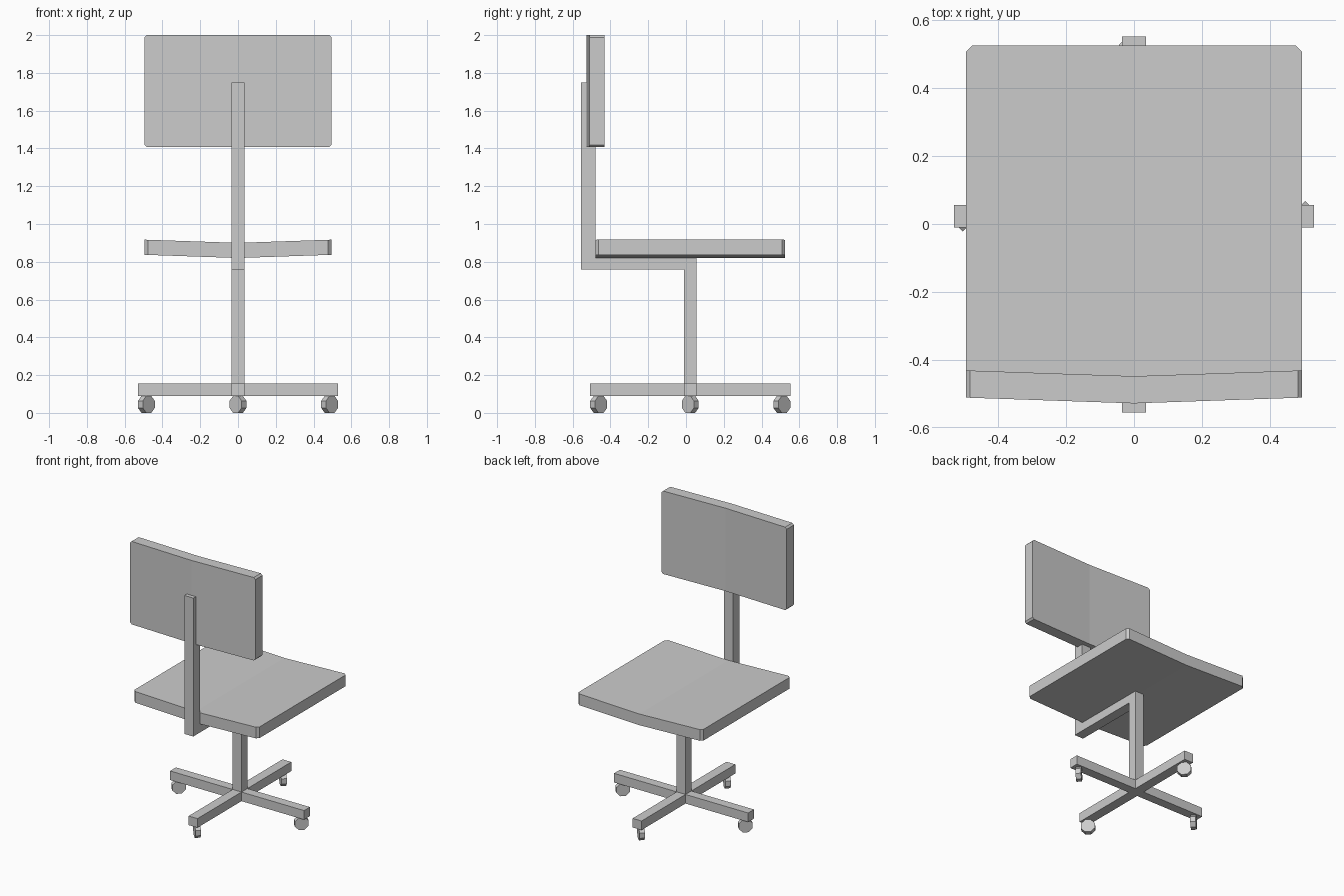
import bpy, bmesh, math
from mathutils import Matrix

if "Cube" in bpy.data.objects:
    bpy.data.objects.remove(bpy.data.objects["Cube"])

CY = 0.0225          # y of the column and base centre
RISE = 0.017         # how far panel edges curl up from the centre crease


def make(name, verts, faces):
    mesh = bpy.data.meshes.new(name)
    mesh.from_pydata(verts, [], faces)
    bm = bmesh.new()
    bm.from_mesh(mesh)
    bmesh.ops.recalc_face_normals(bm, faces=bm.faces)
    bm.to_mesh(mesh)
    bm.free()
    ob = bpy.data.objects.new(name, mesh)
    bpy.context.collection.objects.link(ob)
    return ob


def prism(name, outline, place, t0, t1, open_last=False):
    """Extrude a 2D outline from t0 to t1; place maps (u, v, t) to xyz."""
    n = len(outline)
    verts = [place(u, v, t) for t in (t0, t1) for u, v in outline]
    faces = [tuple(range(n - 1, -1, -1)), tuple(range(n, 2 * n))]
    for i in range(n - 1 if open_last else n):
        j = (i + 1) % n
        faces.append((i, j, j + n, i + n))
    return make(name, verts, faces)


def panel(name, v0, v1, c, place, thick):
    """Right half of a creased panel with clipped corners, then mirrored."""
    w = 0.495
    half = [(0, v0), (w - c, v0), (w, v0 + c), (w, v1 - c), (w - c, v1), (0, v1)]
    ob = prism(name, half, lambda u, v, t: place(u, v, t + RISE * u / w),
               0, thick, open_last=True)
    mod = ob.modifiers.new("Mirror", 'MIRROR')
    mod.use_clip = True
    return ob


def box(name, x0, x1, y0, y1, z0, z1):
    return prism(name, [(x0, y0), (x1, y0), (x1, y1), (x0, y1)],
                 lambda u, v, t: (u, v, t), z0, z1)


# Seat and backrest
panel("seat", -0.48, 0.525, 0.018, lambda u, v, t: (u, v, t + 0.82), 0.08)
panel("backrest", 1.407, 2.0, 0.012, lambda u, v, t: (u, t - 0.528, v), 0.08)

# Column, under-seat arm and back post as one bent bar
bar = [(-0.555, 0.76), (-0.01, 0.76), (-0.01, 0.09), (0.055, 0.09),
       (0.055, 0.82), (-0.48, 0.82), (-0.48, 1.75), (-0.555, 1.75)]
prism("support_bar", bar, lambda u, v, t: (t, u, v), -0.035, 0.035)

# Cross base
box("base_bar_side", -0.53, 0.53, CY - 0.033, CY + 0.033, 0.09, 0.155)
box("base_bar_front_back", -0.035, 0.035, CY - 0.53, CY + 0.53, 0.09, 0.155)

# Casters, turned diagonally under each arm end
R = 0.045 / math.cos(math.pi / 8)
for i, (dx, dy) in enumerate([(1, 0), (0, 1), (-1, 0), (0, -1)]):
    wheel = [(R * math.cos(math.pi * (k + 0.5) / 4),
              R * math.sin(math.pi * (k + 0.5) / 4)) for k in range(8)]
    ob = prism(f"caster_{i + 1}", wheel, lambda u, v, t: (u, t, v), -0.018, 0.018)
    turn = math.radians(45 if dx else -45)
    ob.matrix_world = (Matrix.Translation((0.485 * dx, CY + 0.485 * dy, 0.045))
                       @ Matrix.Rotation(turn, 4, 'Z'))
